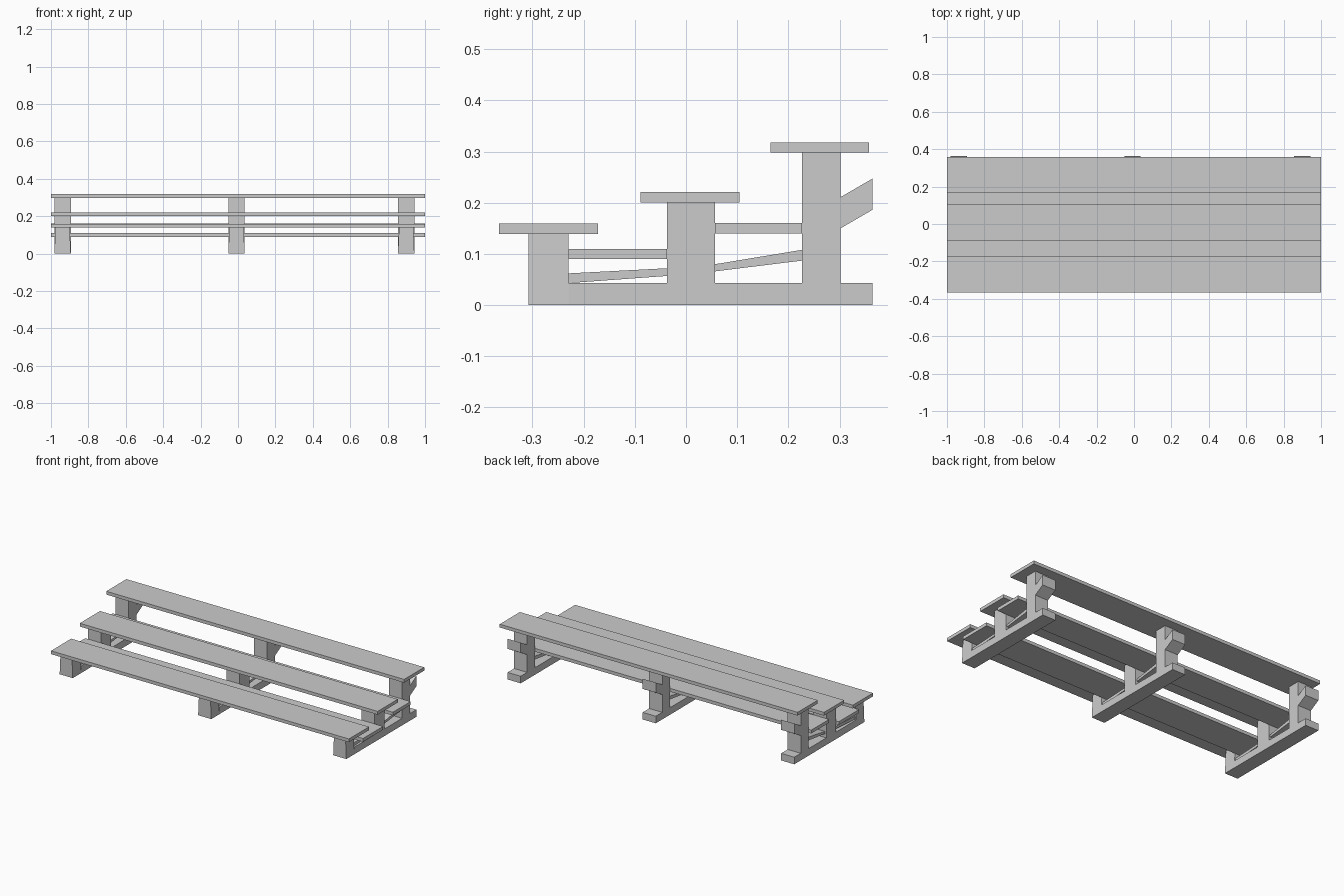
import bpy, bmesh

if "Cube" in bpy.data.objects:
    bpy.data.objects.remove(bpy.data.objects["Cube"])

WIDTH = 0.088


def prism(name, profile, x, width=WIDTH, top_width=None):
    """Extrude a closed (y, z) profile along x; optionally narrow it towards its top."""
    top = width if top_width is None else top_width
    z0 = min(p[1] for p in profile)
    z1 = max(p[1] for p in profile)
    bm = bmesh.new()
    rings = []
    for side in (-0.5, 0.5):
        ring = []
        for y, z in profile:
            w = width + (top - width) * (z - z0) / (z1 - z0)
            ring.append(bm.verts.new((x + side * w, y, z)))
        rings.append(ring)
    a, b = rings
    bm.faces.new(a)
    bm.faces.new(b[::-1])
    n = len(profile)
    for i in range(n):
        j = (i + 1) % n
        bm.faces.new((a[i], b[i], b[j], a[j]))
    bmesh.ops.recalc_face_normals(bm, faces=bm.faces)
    mesh = bpy.data.meshes.new(name)
    bm.to_mesh(mesh)
    bm.free()
    obj = bpy.data.objects.new(name, mesh)
    bpy.context.collection.objects.link(obj)
    return obj


def rect(y0, y1, z0, z1):
    return [(y0, z0), (y1, z0), (y1, z1), (y0, z1)]


# Full-length seat planks and foot boards
for name, y0, y1, z0 in [
    ("front_seat", -0.365, -0.172, 0.139),
    ("middle_seat", -0.089, 0.105, 0.201),
    ("back_seat", 0.165, 0.358, 0.298),
    ("lower_foot_board", -0.230, -0.037, 0.090),
    ("upper_foot_board", 0.057, 0.227, 0.140),
]:
    prism(name, rect(y0, y1, z0, z0 + 0.02), 0, 2.0)

# Three support frames
for tag, x in [("left", -0.938), ("centre", -0.008), ("right", 0.899)]:
    prism(f"{tag}_base_rail", rect(-0.230, 0.364, 0, 0.043), x)
    prism(f"{tag}_front_post", rect(-0.308, -0.230, 0, 0.139), x, WIDTH, 0.076)
    prism(f"{tag}_middle_post", rect(-0.037, 0.057, 0.043, 0.201), x)
    prism(f"{tag}_back_post", rect(0.227, 0.302, 0.043, 0.298), x)
    # Sloping braces between the posts
    prism(f"{tag}_lower_brace",
          [(-0.230, 0.043), (-0.037, 0.057), (-0.037, 0.072), (-0.230, 0.062)], x, 0.07)
    prism(f"{tag}_upper_brace",
          [(0.057, 0.066), (0.227, 0.087), (0.227, 0.108), (0.057, 0.080)], x, 0.07)
    # Angled bracket at the rear
    prism(f"{tag}_rear_bracket",
          [(0.302, 0.150), (0.364, 0.186), (0.364, 0.247), (0.302, 0.211)], x)
